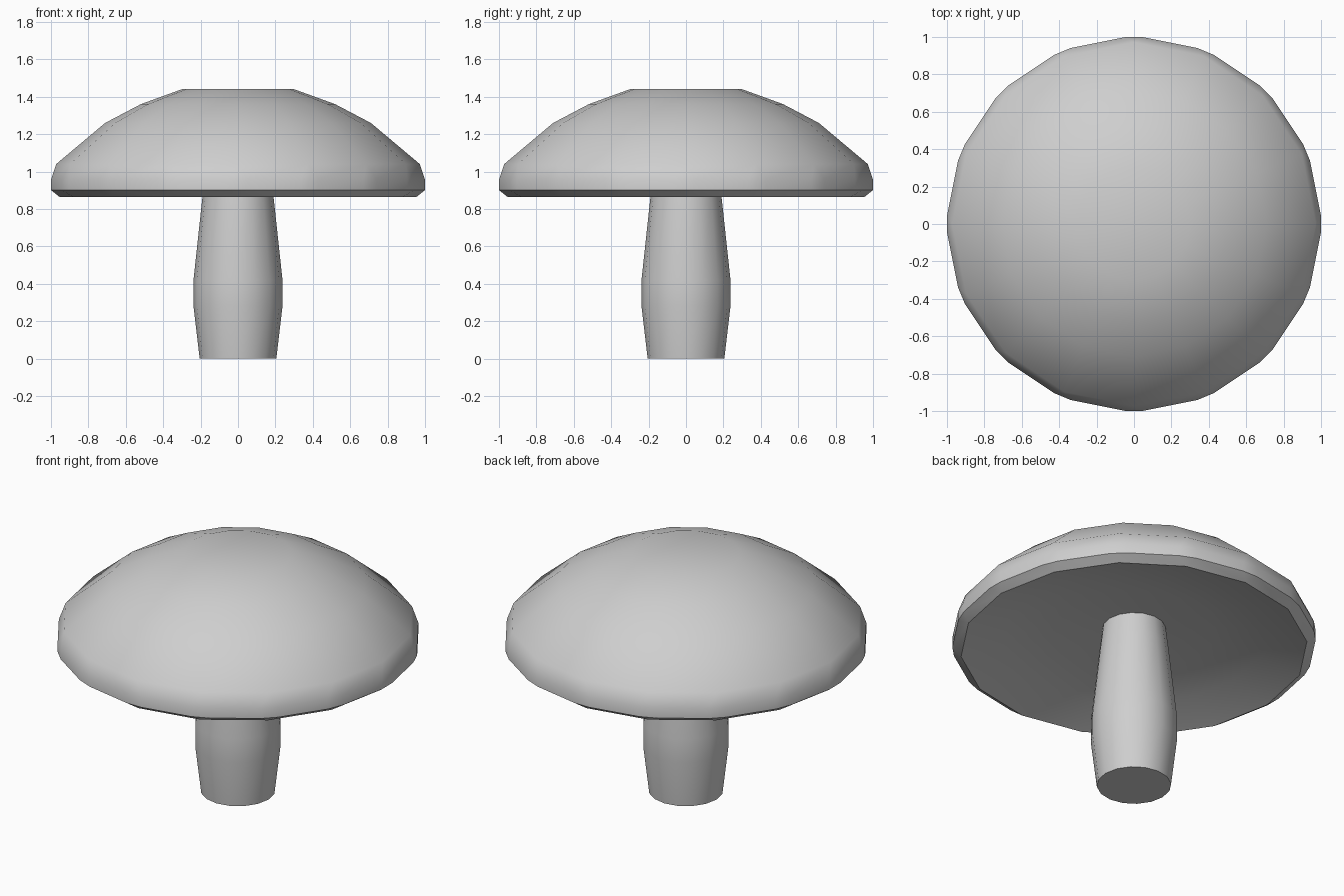
import bpy, bmesh, math

if "Cube" in bpy.data.objects:
    bpy.data.objects.remove(bpy.data.objects["Cube"])

grey = bpy.data.materials.new("plain grey")
grey.diffuse_color = (0.62, 0.62, 0.62, 1)
grey.use_nodes = True
grey.node_tree.nodes["Principled BSDF"].inputs["Base Color"].default_value = grey.diffuse_color


def ring(bm, r, z, angles):
    return [bm.verts.new((r * math.cos(a), r * math.sin(a), z)) for a in angles]


def bridge(bm, low, high):
    n = len(low)
    for i in range(n):
        j = (i + 1) % n
        bm.faces.new((low[i], low[j], high[j], high[i]))


def fan_bridge(bm, pairs, single):
    # joins a ring of paired points to a ring with one point per pair
    n = len(single)
    for i in range(n):
        j = (i + 1) % n
        bm.faces.new((pairs[2 * i], pairs[2 * i + 1], single[i]))
        bm.faces.new((pairs[2 * i + 1], pairs[2 * j], single[j], single[i]))


def lathe_on(bm, last, profile):
    # continues a ring through further (radius, height) points
    for r, z in profile:
        nxt = ring(bm, r, z, even)
        bridge(bm, last, nxt)
        last = nxt
    return last


def finish(name, bm, angle):
    bmesh.ops.recalc_face_normals(bm, faces=bm.faces)
    mesh = bpy.data.meshes.new(name)
    bm.to_mesh(mesh)
    bm.free()
    mesh.materials.append(grey)
    obj = bpy.data.objects.new(name, mesh)
    bpy.context.collection.objects.link(obj)
    bpy.ops.object.select_all(action='DESELECT')
    obj.select_set(True)
    bpy.context.view_layer.objects.active = obj
    bpy.ops.object.shade_smooth_by_angle(angle=math.radians(angle))


N = 16
STEP = 2 * math.pi / N
even = [i * STEP for i in range(N)]
# rim corners are cut, so each has two points
cut = math.radians(2.8)
paired = [a + s * cut for a in even for s in (-1, 1)]

# cap: hollowed underside, chamfered lip, upright rim, dome
bm = bmesh.new()
under = ring(bm, 0.955, 0.865, even)
lip = ring(bm, 1.0, 0.90, paired)
rim = ring(bm, 1.0, 0.96, paired)
shoulder = ring(bm, 0.972, 1.04, even)
lathe_on(bm, under, ((0.72, 0.94), (0.45, 0.98), (0.174, 0.997)))
fan_bridge(bm, lip, under)
bridge(bm, lip, rim)
fan_bridge(bm, rim, shoulder)
bm.faces.new(lathe_on(bm, shoulder, ((0.71, 1.26), (0.52, 1.36), (0.30, 1.44))))
finish("mushroom_cap", bm, 38)

# stem: slight bulge below the middle, top meets the hollow
bm = bmesh.new()
foot = ring(bm, 0.205, 0.0, even)
bm.faces.new(foot)
lathe_on(bm, foot, ((0.238, 0.28), (0.238, 0.42), (0.19, 0.865), (0.174, 0.997)))
finish("mushroom_stem", bm, 38)
